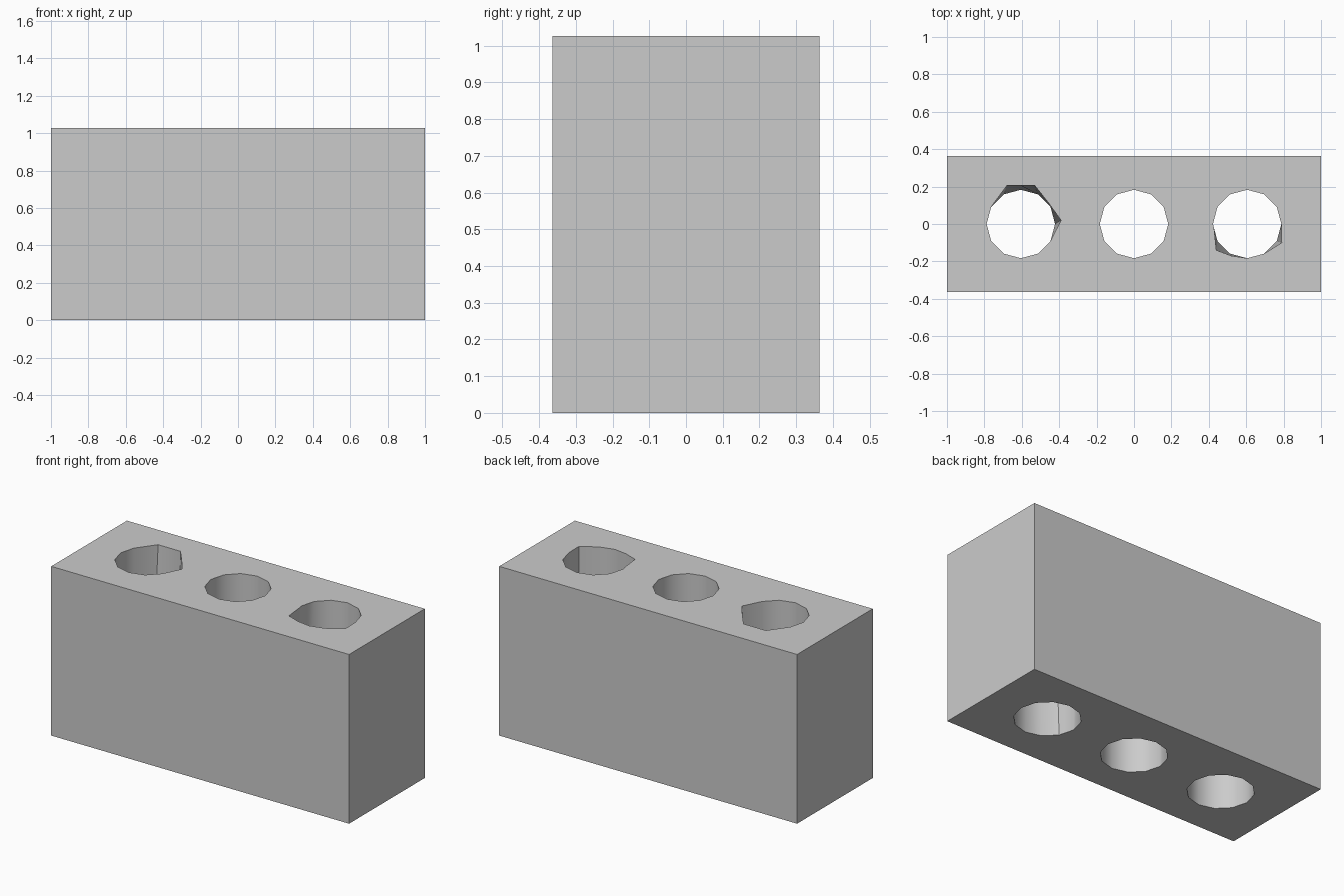
import bpy
import math
from mathutils import Vector

if "Cube" in bpy.data.objects:
    bpy.data.objects.remove(bpy.data.objects["Cube"])

HEIGHT = 1.027
HOLE_X = (-0.605, 0.0, 0.605)
RADIUS = 0.183

# Brick body
bpy.ops.mesh.primitive_cube_add(size=1, location=(0, 0, HEIGHT / 2))
brick = bpy.context.object
brick.name = "brick_body"
brick.scale = (2.0, 0.726, HEIGHT)
bpy.ops.object.transform_apply(location=True, rotation=True, scale=True)

# Three vertical through holes
for x in HOLE_X:
    bpy.ops.mesh.primitive_cylinder_add(vertices=12, radius=RADIUS, depth=2,
                                        location=(x, 0, HEIGHT / 2))
    cutter = bpy.context.object
    cutter.name = "hole_cutter"
    cutter.hide_render = True
    mod = brick.modifiers.new("hole", 'BOOLEAN')
    mod.operation = 'DIFFERENCE'
    mod.solver = 'EXACT'
    mod.object = cutter
    bpy.context.view_layer.objects.active = brick
    bpy.ops.object.modifier_apply(modifier=mod.name)
    bpy.data.objects.remove(cutter, do_unlink=True)


# Worn rims: shift a single rim corner of a hole in the top face
def chip(hole, step, x, y):
    a = math.radians(30 * step)
    near = Vector((HOLE_X[hole] + RADIUS * math.cos(a), RADIUS * math.sin(a), HEIGHT))
    v = min(brick.data.vertices, key=lambda p: (p.co - near).length)
    v.co.x, v.co.y = x, y


for step, x, y in ((0, -0.39, 0.02), (1, -0.455, 0.11), (2, -0.53, 0.205),
                   (3, -0.605, 0.205), (4, -0.68, 0.205)):
    chip(0, step, x, y)
for step, x, y in ((7, 0.44, -0.14), (8, 0.52, -0.17), (11, 0.79, -0.10)):
    chip(2, step, x, y)

# Smooth hole walls, sharp block edges
bpy.ops.object.select_all(action='DESELECT')
brick.select_set(True)
bpy.context.view_layer.objects.active = brick
bpy.ops.object.shade_smooth_by_angle(angle=math.radians(40))
